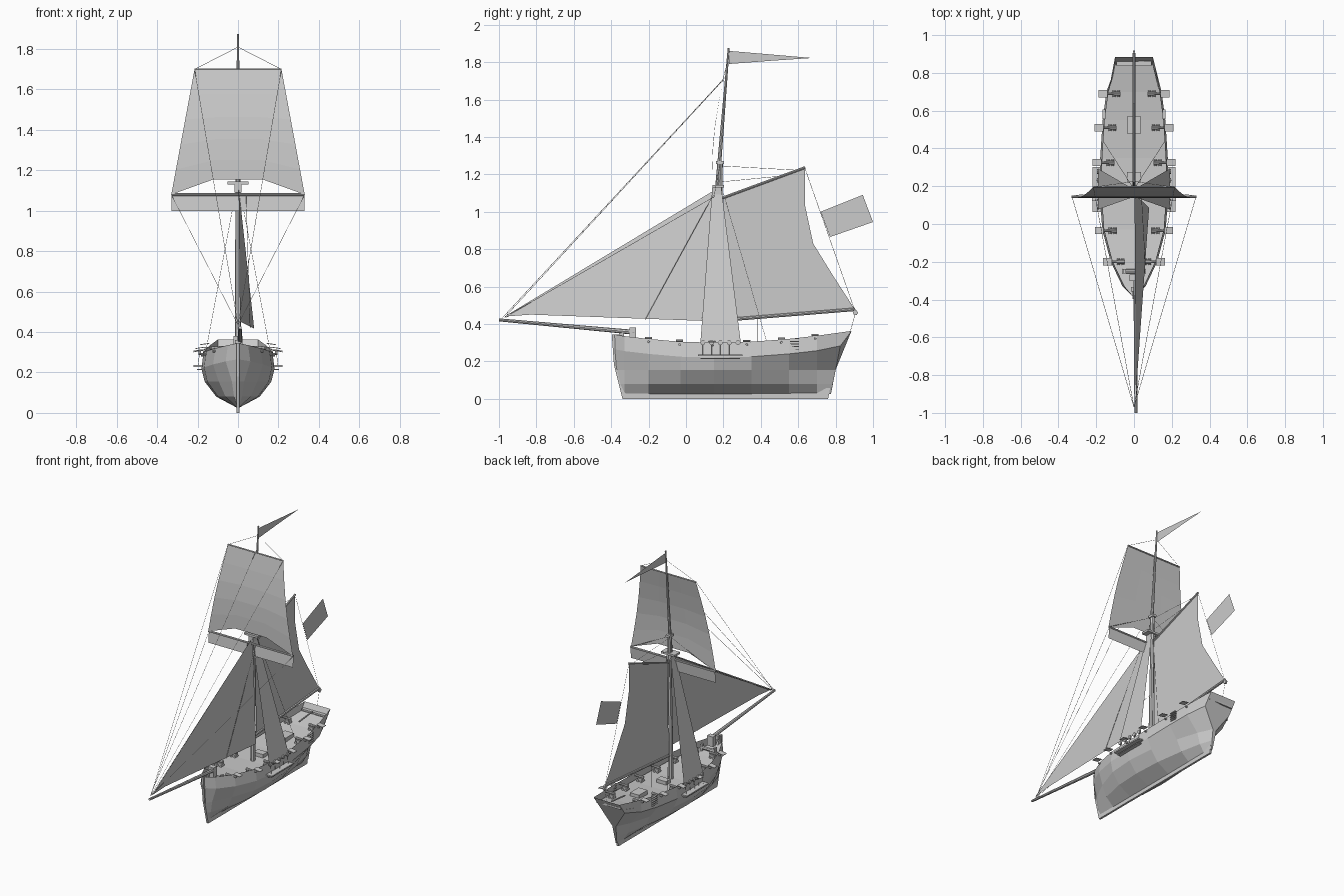
import bpy, bmesh, math
from mathutils import Vector

cube = bpy.data.objects.get("Cube")
if cube:
    bpy.data.objects.remove(cube)

grey = bpy.data.materials.new("plain_grey")
grey.use_nodes = True
grey.diffuse_color = (0.6, 0.6, 0.6, 1)
grey.node_tree.nodes["Principled BSDF"].inputs["Base Color"].default_value = (0.6, 0.6, 0.6, 1)


def make(name, verts, faces):
    mesh = bpy.data.meshes.new(name)
    mesh.from_pydata([tuple(v) for v in verts], [], faces)
    mesh.materials.append(grey)
    obj = bpy.data.objects.new(name, mesh)
    bpy.context.collection.objects.link(obj)
    return obj


def sheet(name, *points):
    return make(name, points, [tuple(range(len(points)))])


def flat(name, *yz):
    """Sheet lying in the centre plane."""
    return sheet(name, *[(0, y, z) for y, z in yz])


def loft(name, rows):
    n = len(rows[0])
    faces = [(i * n + j, i * n + j + 1, (i + 1) * n + j + 1, (i + 1) * n + j)
             for i in range(len(rows) - 1) for j in range(n - 1)]
    return make(name, [p for row in rows for p in row], faces)


def thicken(obj, depth):
    mod = obj.modifiers.new("thickness", "SOLIDIFY")
    mod.thickness, mod.offset = depth, 0
    return obj


def pole(name, a, b, r1, r2=None, sides=8):
    a, b = Vector(a), Vector(b)
    bm = bmesh.new()
    bmesh.ops.create_cone(bm, cap_ends=True, segments=sides, radius1=r1,
                          radius2=r1 if r2 is None else r2, depth=(b - a).length)
    turn = (b - a).to_track_quat("Z", "Y").to_matrix().to_4x4()
    bm.transform(turn)
    bmesh.ops.translate(bm, vec=(a + b) / 2, verts=bm.verts)
    obj = make(name, [], [])
    bm.to_mesh(obj.data)
    bm.free()
    return obj


def rope(name, a, b):
    return pole(name, a, b, 0.0011, sides=4)


def box(name, centre, size, tilt=(0, 0, 0)):
    bm = bmesh.new()
    bmesh.ops.create_cube(bm, size=1)
    bmesh.ops.scale(bm, vec=size, verts=bm.verts)
    obj = make(name, [], [])
    bm.to_mesh(obj.data)
    bm.free()
    obj.location, obj.rotation_euler = centre, tilt
    return obj


# Hull stations: position, rail half width, rail height, bilge half width
stations = [(-.385, .004, .345, .003), (-.33, .05, .335, .03), (-.2, .112, .32, .095),
            (-.03, .157, .305, .152), (.15, .17, .3, .165), (.35, .168, .305, .15),
            (.55, .155, .32, .105), (.7, .135, .337, .06), (.885, .1, .363, .014)]
stern_y = [.885, .825, .8, .785, .775]
bow_y = [-.385, -.383, -.375, -.36, -.33]


def section(station):
    y, rail, top, bilge = station
    ys = stern_y if y > .8 else bow_y if y < -.35 else [y] * 5
    flare = .011 if abs(y - .25) < .6 else 0
    widths = [rail, rail + flare, bilge, bilge * .65, .004]
    heights = [top, top - .08, .155, .08, .025]
    return list(zip(widths, ys, heights))


rows = [[(-x, y, z) for x, y, z in s] + [(x, y, z) for x, y, z in reversed(s)]
        for s in map(section, stations)]
hull = loft("hull", rows)
sheet("transom", *rows[-1])
loft("deck", [[(-s[1], min(s[0], .845), s[2] - .05), (s[1], min(s[0], .845), s[2] - .05)]
              for s in stations])
thicken(flat("keel_and_stem", (-.397, .345), (-.385, .18), (-.34, 0), (.76, 0), (.775, .08),
             (.81, .26), (.78, .26), (.7, .05), (-.3, .04), (-.36, .345)), .014)


def rail_at(y):
    for a, b in zip(stations, stations[1:]):
        if a[0] <= y <= b[0]:
            t = (y - a[0]) / (b[0] - a[0])
            return a[1] + t * (b[1] - a[1]), a[2] + t * (b[2] - a[2])


# Guns, port lids, channels, steps and shrouds on both sides
for side, label in ((1, "left"), (-1, "right")):
    for y in (-.2, -.035, .14, .325, .51, .69):
        w, top = rail_at(y)
        z = top - .015
        pole(f"gun_barrel_{label}", (side * (w - .065), y, z), (side * (w + .015), y, z), .01, .006)
        box(f"gun_carriage_{label}", (side * (w - .045), y, z - .02), (.035, .022, .022))
        for dx in (-.055, -.03):
            pole(f"gun_wheel_{label}", (side * (w + dx), y - .017, z - .027),
                 (side * (w + dx), y + .017, z - .027), .008)
        box(f"port_lid_{label}", (side * (w + .028), y, z + .02), (.048, .038, .004),
            (0, side * .15, 0))
    box(f"channel_{label}", (side * .198, .183, .232), (.045, .24, .009))
    box(f"channel_lower_{label}", (side * .19, .183, .215), (.025, .21, .006))
    for i in range(5):
        y = .09 + i * .047
        pole(f"deadeye_{label}", (side * .184, y, .3), (side * .196, y, .3), .013, sides=10)
        rope(f"lanyard_{label}", (side * .197, y, .235), (side * .19, y, .3))
    for i in range(5):
        w, top = rail_at(.58)
        box(f"boarding_step_{label}", (side * (w + .008), .58, .265 + i * .014), (.014, .05, .005))
    sheet(f"shrouds_{label}", (side * .012, .14, 1.12), (side * .012, .19, 1.12),
          (side * .19, .293, .3), (side * .19, .077, .3))
    rope(f"backstay_{label}", (side * .01, .2, 1.1), (side * .158, .43, .31))

    # Yard rigging
    tip = (0, -.97, .435)
    rope(f"lower_brace_{label}", (side * .33, .15, 1.08), tip)
    rope(f"upper_brace_{label}", (side * .215, .195, 1.7), tip)
    rope(f"yard_lift_{label}", (side * .215, .195, 1.7), (0, .225, 1.81))
    rope(f"lower_lift_{label}", (side * .33, .15, 1.08), (side * .01, .18, 1.25))

# Masts and spars
pole("lower_mast", (0, .165, .24), (0, .185, 1.27), .016, .012)
pole("topmast", (0, .165, 1.1), (0, .228, 1.875), .012, .005)
pole("bowsprit", (.01, -1, .422), (.01, -.27, .355), .008, .013)
pole("boom", (0, .19, .42), (0, .905, .478), .009)
pole("gaff", (0, .19, 1.072), (0, .637, 1.237), .007)
pole("lower_yard", (-.33, .145, 1.08), (.33, .145, 1.08), .007)
pole("topsail_yard", (-.215, .197, 1.7), (.215, .197, 1.7), .005)
box("crosstrees", (0, .172, 1.137), (.105, .06, .014))
box("mast_block", (0, .165, 1.11), (.036, .05, .04))
box("mast_cap", (0, .182, 1.262), (.03, .045, .016))
pole("boom_block", (-.006, .906, .46), (.006, .906, .46), .013, sides=10)

# Sails and flags
flat("mainsail", (.2, 1.078), (.635, 1.232), (.635, 1.04), (.68, .83), (.785, .66),
     (.9, .482), (.2, .425))
sheet("jib", (.01, -.97, .44), (.015, -.83, .45), (.08, .085, .417), (.003, .16, 1.12))
topsail = []
for i in range(6):
    t = i / 5
    half = .33 - .115 * t
    lift = .075 * (1 - t) ** 2
    y = .14 + .057 * t - .02 * math.sin(math.pi * t)
    z = 1.08 + .62 * t
    topsail.append([(-half, y, z), (-half * .37, y, z + lift), (half * .37, y, z + lift), (half, y, z)])
loft("topsail", topsail)
sheet("lower_course", (-.33, .148, 1.08), (.33, .148, 1.08), (.33, .14, 1.0), (-.33, .14, 1.0))
flat("pennant", (.23, 1.86), (.675, 1.822), (.45, 1.807), (.23, 1.79))
flat("ensign", (.72, 1.0), (.945, 1.09), (1.0, .945), (.77, .865))

# Centreline ropes
lines = {"topmast_stay": ((.21, 1.72), (-.98, .435)),
         "forestay": ((.14, 1.1), (-.96, .435)),
         "upper_peak_halyard": ((.19, 1.245), (.6, 1.222)),
         "lower_peak_halyard": ((.19, 1.16), (.5, 1.19)),
         "ensign_halyard": ((.635, 1.235), (.9, .48)),
         "mainsheet": ((.38, .43), (.38, .27)),
         "stern_sheet": ((.905, .455), (.88, .365))}
for name, (a, b) in lines.items():
    rope(name, (0, *a), (0, *b))
rope("jib_sheet", (.04, .14, 1.08), (.06, -.22, .42))

# Deck fittings
box("main_hatch", (0, .525, .28), (.07, .095, .03))
box("fore_hatch", (0, .25, .262), (.075, .05, .03))
box("stern_bench", (0, .85, .325), (.185, .025, .012))
pole("tiller", (0, .83, .34), (0, .68, .325), .005)
pole("windlass", (-.06, -.25, .295), (.06, -.25, .295), .012)
for x in (-.05, .05):
    box("windlass_post", (x, -.25, .29), (.014, .025, .06))
box("bow_bitts", (0, -.285, .345), (.045, .035, .07))
box("bowsprit_saddle", (0, -.345, .345), (.03, .025, .03))
